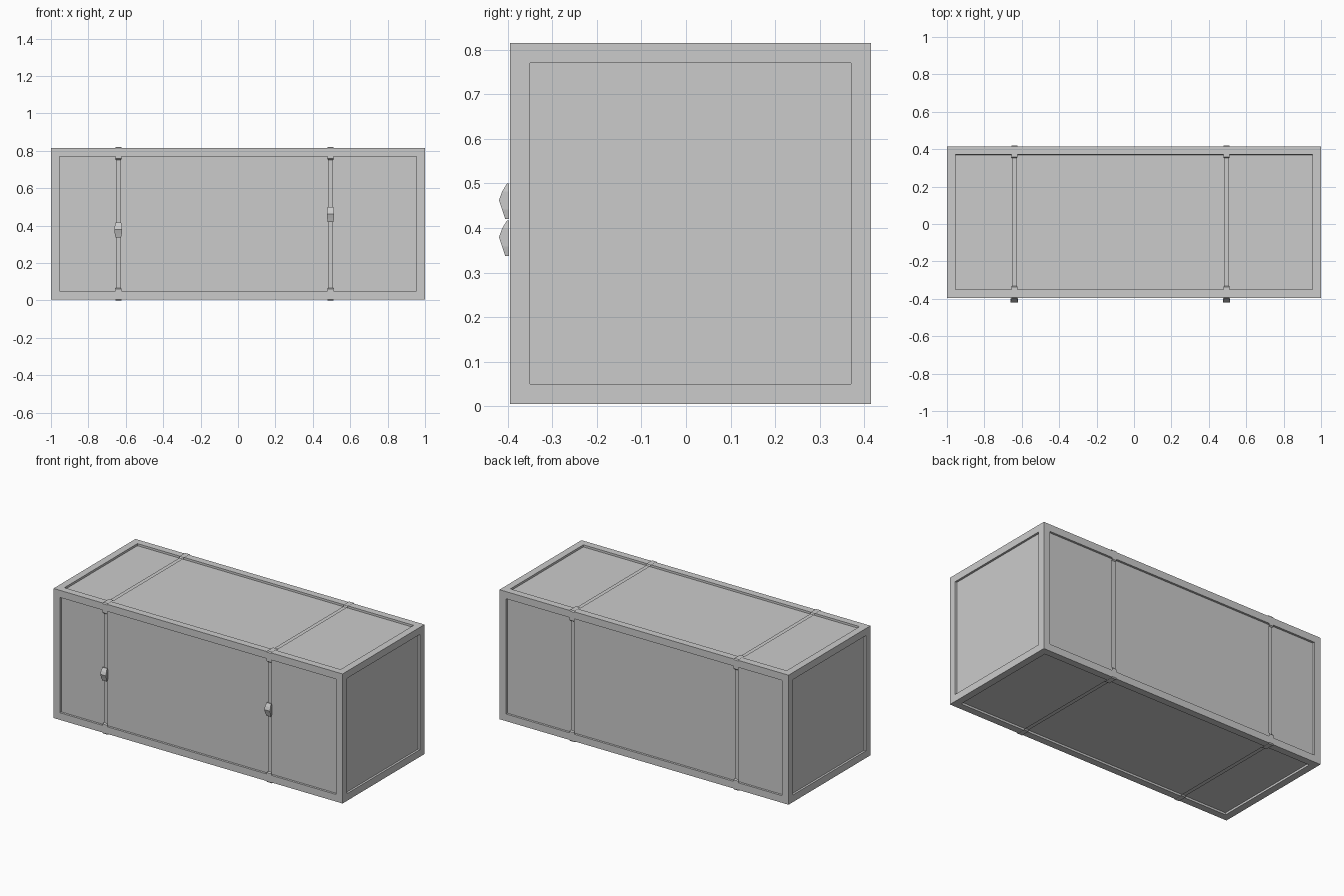
import bpy, bmesh
from mathutils import Matrix

if "Cube" in bpy.data.objects:
    bpy.data.objects.remove(bpy.data.objects["Cube"])


def finish(bm, name):
    bmesh.ops.recalc_face_normals(bm, faces=bm.faces)
    me = bpy.data.meshes.new(name)
    bm.to_mesh(me)
    bm.free()
    ob = bpy.data.objects.new(name, me)
    bpy.context.collection.objects.link(ob)
    return ob


# Crate with a recessed panel on every side
bm = bmesh.new()
bmesh.ops.create_cube(bm, size=1, matrix=Matrix.Translation((0, 0.01, 0.41))
                      @ Matrix.Diagonal((2, 0.81, 0.81, 1)))
panels = list(bm.faces)
bmesh.ops.inset_individual(bm, faces=panels, thickness=0.063)
bmesh.ops.inset_individual(bm, faces=panels, thickness=0.0003, depth=-0.013)
finish(bm, "crate")


# Thin strap loop: wider and raised over the frame, dipping over the panels
def strap(name, x):
    bm = bmesh.new()
    h, c, e, f = 0.41, 0.404, 0.348, 0.342     # outer, chamfer, frame edge, panel edge
    side = [(-c, h, 0.016), (-e, h, 0.016), (-f, h - 0.007, 0.013),
            (f, h - 0.007, 0.013), (e, h, 0.016), (c, h, 0.016)]
    loop = []
    for k in range(4):
        for a, b, w in side:
            for _ in range(k):
                a, b = b, -a
            loop.append((bm.verts.new((x - w, a + 0.01, b + 0.41)),
                         bm.verts.new((x + w, a + 0.01, b + 0.41))))
    for p, q in zip(loop, loop[1:] + loop[:1]):
        bm.faces.new((p[0], p[1], q[1], q[0]))
    finish(bm, name)


# Wedge-shaped buckle on the front of a strap
def buckle(name, x, z):
    bm = bmesh.new()
    rows = [(-0.040, -0.406, 0.015), (-0.018, -0.413, 0.019), (0.002, -0.42, 0.019),
            (0.022, -0.413, 0.019), (0.040, -0.402, 0.015)]
    rings = [[bm.verts.new((x + s * w, y, z + dz))
              for s, y in ((-1, -0.397), (-1, f), (1, f), (1, -0.397))]
             for dz, f, w in rows]
    for p, q in zip(rings, rings[1:]):
        for i in range(4):
            j = (i + 1) % 4
            bm.faces.new((p[i], p[j], q[j], q[i]))
    bm.faces.new(rings[0])
    bm.faces.new(rings[-1])
    finish(bm, name)


for label, x, z in (("left", -0.64, 0.377), ("right", 0.495, 0.46)):
    strap(label + "_strap", x)
    buckle(label + "_buckle", x, z)
